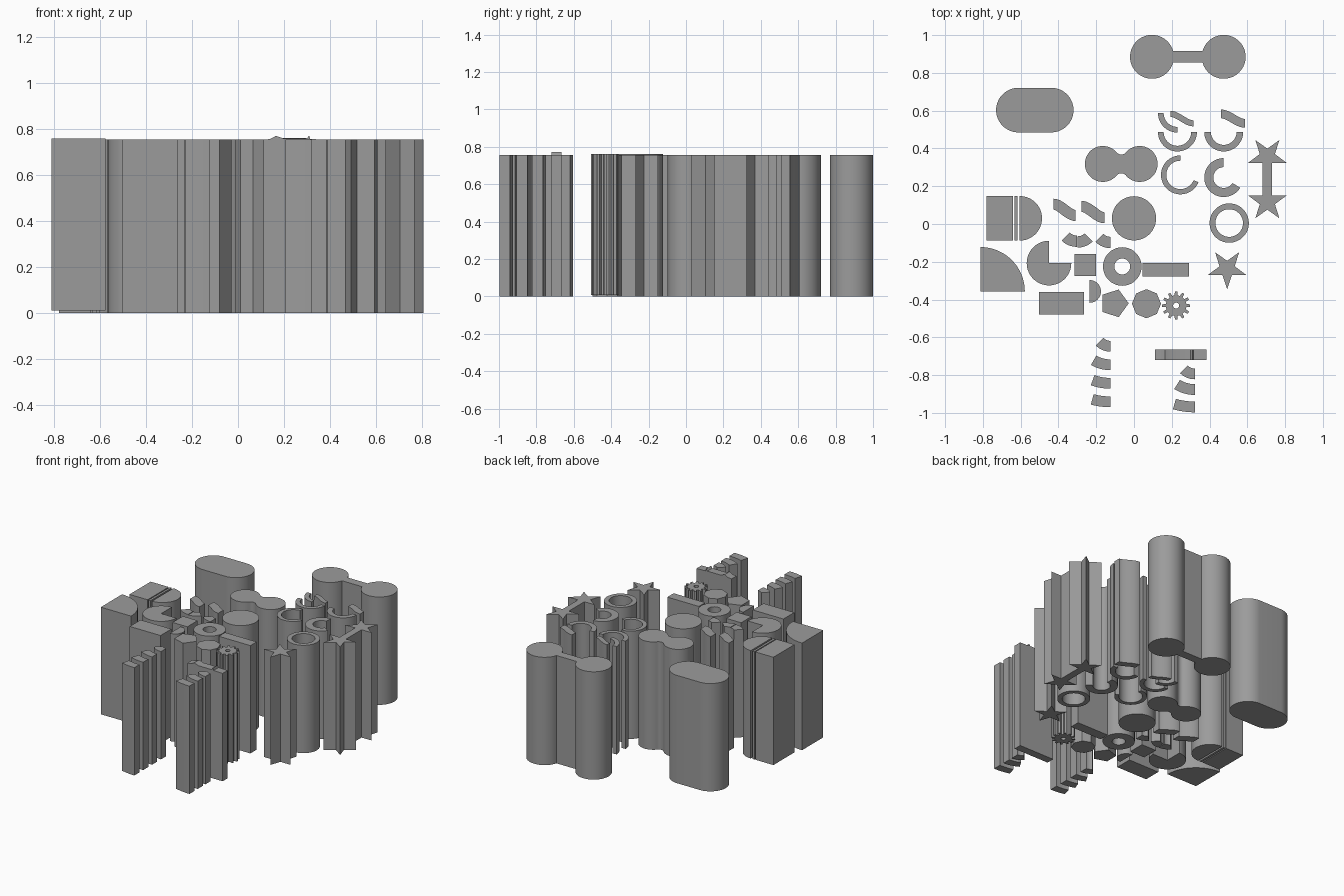
import bpy, bmesh
from math import sin, cos, radians, pi
from mathutils import Vector, Matrix

cube = bpy.data.objects.get("Cube")
if cube:
    bpy.data.objects.remove(cube, do_unlink=True)

HEIGHT = 0.755
grey = bpy.data.materials.new("plain_grey")
grey.use_nodes = True
colour = (0.33, 0.33, 0.33, 1)
grey.diffuse_color = colour
grey.node_tree.nodes["Principled BSDF"].inputs["Base Color"].default_value = colour


# ---- profile helpers: each returns a list of 2D points ----
def arc(x, y, r, a0, a1, n=None):
    n = n or max(6, int(abs(a1 - a0) / 6))
    angles = [radians(a0 + (a1 - a0) * i / n) for i in range(n + 1)]
    return [(x + r * cos(a), y + r * sin(a)) for a in angles]


def circle(x, y, r, n=60, turn=0):
    return arc(x, y, r, turn, turn + 360, n)[:-1]


def rect(x0, x1, y0, y1):
    return [(x0, y0), (x1, y0), (x1, y1), (x0, y1)]


def pie(x, y, r, a0, a1):
    return [(x, y)] + arc(x, y, r, a0, a1)


def band(x, y, r_in, r_out, a0, a1):
    return arc(x, y, r_out, a0, a1) + arc(x, y, r_in, a1, a0)


def star(x, y, r, turn):
    pts = []
    for i in range(10):
        a, rad = radians(turn + 36 * i), r * (0.39 if i % 2 else 1)
        pts.append((x + rad * cos(a), y + rad * sin(a)))
    return pts


def gear(x, y, r_in, r_out, teeth):
    pts = []
    for i in range(teeth):
        for shift, rad in ((-0.28, r_in), (-0.17, r_out), (0.17, r_out), (0.28, r_in)):
            a = 2 * pi * (i + shift) / teeth
            pts.append((x + rad * cos(a), y + rad * sin(a)))
    return pts


def s_bend(x, y, dx, dy, width):
    """Two opposite arcs joined, starting and ending level."""
    n, upper, lower = 16, [], []
    for i in range(n + 1):
        t = i / n
        px, py = x + dx * t, y - dy * t * t * (3 - 2 * t)
        slope = -dy * 6 * t * (1 - t) / dx
        side = Vector((-slope, 1)).normalized() * width / 2
        upper.append((px + side.x, py + side.y))
        lower.append((px - side.x, py - side.y))
    return upper + lower[::-1]


# ---- solid helper: extrude a profile, with optional hole ----
def prism(name, outline, hole=None, z0=0.0, depth=HEIGHT, matrix=None):
    bm = bmesh.new()
    for loop in filter(None, (outline, hole)):
        vs = [bm.verts.new((px, py, z0)) for px, py in loop]
        if hole:
            for a, b in zip(vs, vs[1:] + vs[:1]):
                bm.edges.new((a, b))
        else:
            bm.faces.new(vs)
    if hole:
        bmesh.ops.triangle_fill(bm, edges=bm.edges[:], use_beauty=True)
    top = bmesh.ops.extrude_face_region(bm, geom=bm.faces[:])["geom"]
    verts = [g for g in top if isinstance(g, bmesh.types.BMVert)]
    bmesh.ops.translate(bm, verts=verts, vec=(0, 0, depth))
    if matrix:
        bmesh.ops.transform(bm, matrix=matrix, verts=bm.verts[:])
    bmesh.ops.recalc_face_normals(bm, faces=bm.faces[:])
    me = bpy.data.meshes.new(name)
    bm.to_mesh(me)
    bm.free()
    me.polygons.foreach_set("use_smooth", [True] * len(me.polygons))
    me.set_sharp_from_angle(angle=radians(25))
    me.materials.append(grey)
    ob = bpy.data.objects.new(name, me)
    bpy.context.collection.objects.link(ob)
    return ob


# Large rounded columns at the back
prism("straight_dumbbell", arc(0.095, 0.885, 0.116, 15, 345) + arc(0.475, 0.885, 0.116, -165, 165))
prism("stadium", arc(-0.612, 0.603, 0.118, 90, 270) + arc(-0.438, 0.603, 0.118, -90, 90))
prism("waisted_dumbbell",
      arc(-0.165, 0.318, 0.095, 40, 320) + arc(-0.067, 0.235, 0.033, 140, 40)
      + arc(0.03, 0.318, 0.095, -140, 140) + arc(-0.067, 0.401, 0.033, -40, -140))

# Blocks
for name, box in {
    "square_block": (-0.78, -0.64, -0.087, 0.147),
    "thin_slab": (-0.633, -0.617, -0.087, 0.147),
    "small_block": (-0.315, -0.2, -0.275, -0.16),
    "long_block": (0.045, 0.29, -0.277, -0.207),
    "wide_block": (-0.503, -0.264, -0.48, -0.36),
}.items():
    prism(name, rect(*box))

# Round columns and pie slices
prism("cylinder", circle(0, 0.03, 0.117))
prism("half_cylinder", arc(-0.605, 0.03, 0.118, -90, 90))
prism("small_half_cylinder", arc(-0.235, -0.357, 0.06, -90, 90))
prism("quarter_cylinder", pie(-0.813, -0.357, 0.235, 0, 90), z0=0.01, depth=0.75)
prism("three_quarter_cylinder", pie(-0.45, -0.207, 0.118, 90, 360))

# Regular polygons, gear and stars
prism("pentagon", circle(-0.105, -0.42, 0.077, 5))
prism("octagon", circle(0.066, -0.422, 0.077, 8))
prism("gear", gear(0.223, -0.432, 0.055, 0.075, 12), circle(0.223, -0.432, 0.016, 16), z0=0.007)
prism("star", star(0.493, -0.237, 0.108, -90))
x, low, high = 0.706, 0.118, 0.357
lower = star(x, low, 0.108, 90)[1:]
upper = star(x, high, 0.108, -90)[1:]
prism("double_star", lower + upper)

# Tubes, full and open
prism("thick_tube", circle(-0.062, -0.225, 0.102), circle(-0.062, -0.225, 0.042))
prism("thin_tube", circle(0.504, 0.005, 0.104), circle(0.504, 0.005, 0.073))
for name, args in {
    "half_tube_a": (0.23, 0.487, 0.073, 0.103, 180, 360),
    "half_tube_b": (0.475, 0.487, 0.068, 0.103, 180, 360),
    "open_tube_a": (0.246, 0.26, 0.075, 0.103, 90, 338),
    "open_tube_b": (0.475, 0.246, 0.055, 0.103, 90, 328),
    "quarter_tube": (0.23, 0.587, 0.073, 0.103, 180, 270),
}.items():
    prism(name, band(*args))

# S-shaped bends
for i, args in enumerate((
    (-0.427, 0.105, 0.118, 0.06, 0.058),
    (-0.277, 0.093, 0.121, 0.06, 0.058),
    (0.193, 0.583, 0.121, 0.05, 0.032),
    (0.46, 0.583, 0.128, 0.05, 0.046),
)):
    prism(f"s_bend_{i + 1}", s_bend(*args))

# Short curved track pieces
for i, (x, y, side) in enumerate(((-0.303, -0.008, -1), (-0.298, -0.012, 1), (-0.124, -0.015, -1))):
    prism(f"short_curve_{i + 1}", band(x, y, 0.053, 0.113, -90, -90 + side * 45))

# Concentric curved rows at the front
for i, angle in enumerate((45, 30, 20, 15)):
    r = 0.053 + 0.098 * i
    prism(f"left_curve_{i + 1}", band(-0.124, -0.566, r, r + 0.057, -90, -90 - angle))
for i, (bottom, r, angle) in enumerate(((-0.822, 0.111, 45), (-0.905, 0.206, 32), (-0.997, 0.42, 16))):
    prism(f"right_curve_{i + 1}", band(0.322, bottom + r, r - 0.057, r, -90, -90 - angle))

# Upright slab with a slightly wavy top
wavy = [(0.112, 0), (0.385, 0), (0.385, 0.755), (0.315, 0.757), (0.31, 0.773), (0.3, 0.759),
        (0.2, 0.759), (0.165, 0.771), (0.14, 0.757), (0.112, 0.755)]
stand = Matrix.Translation((0, -0.665, 0)) @ Matrix.Rotation(pi / 2, 4, "X")
prism("wavy_slab", wavy, depth=0.055, matrix=stand)
